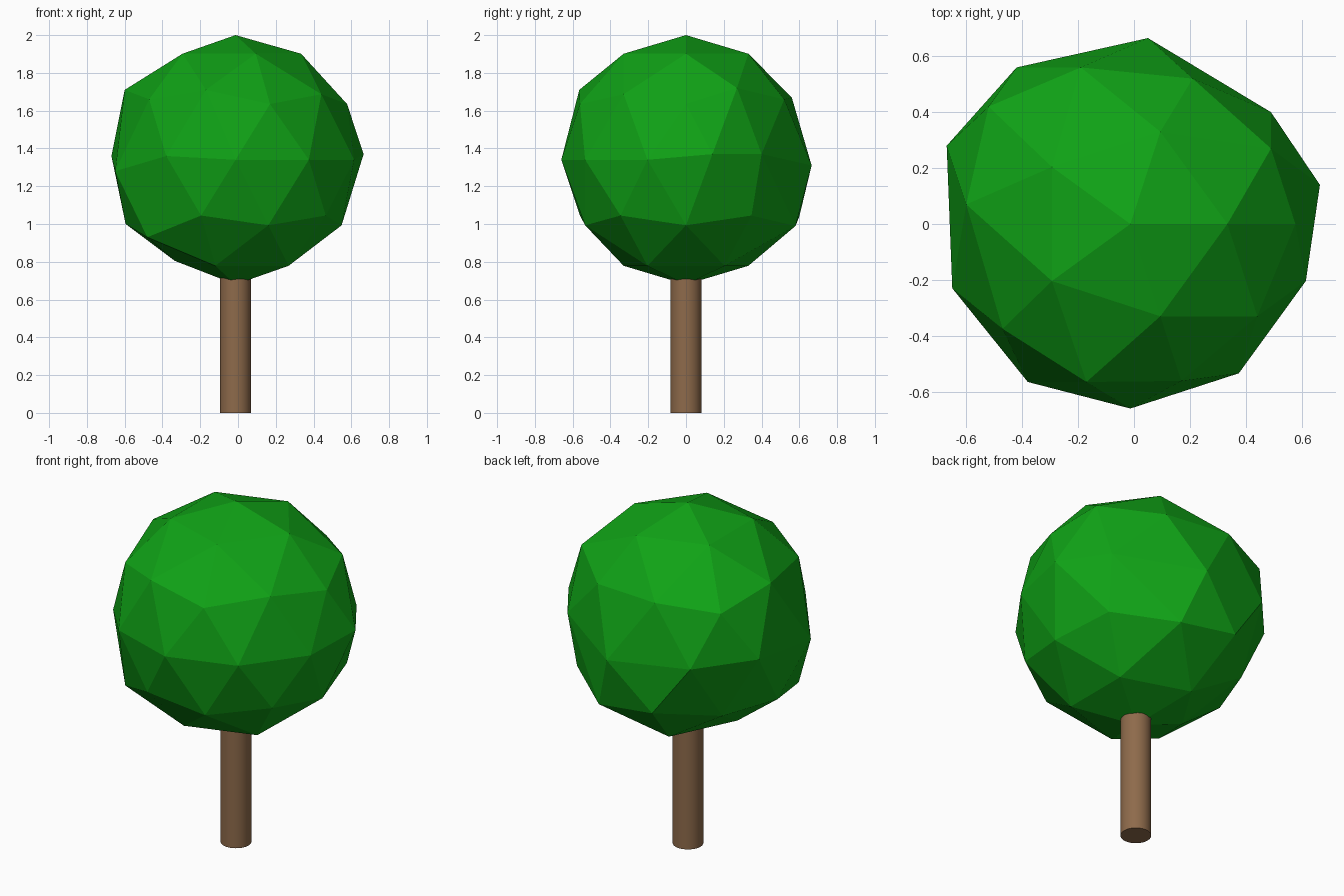
import bpy
from mathutils import Vector

if "Cube" in bpy.data.objects:
    bpy.data.objects.remove(bpy.data.objects["Cube"])


def paint(obj, name, rgb):
    mat = bpy.data.materials.new(name)
    mat.diffuse_color = (*rgb, 1)
    mat.use_nodes = True
    mat.node_tree.nodes["Principled BSDF"].inputs["Base Color"].default_value = mat.diffuse_color
    obj.data.materials.append(mat)


# Trunk: smooth round post, its top buried in the crown
bpy.ops.mesh.primitive_cylinder_add(vertices=32, radius=0.082, depth=0.76,
                                    location=(-0.013, 0, 0.38))
trunk = bpy.context.object
trunk.name = "trunk"
bpy.ops.object.shade_smooth_by_angle()
paint(trunk, "bark", (0.27, 0.145, 0.07))

# Crown: faceted icosphere with a few corners pulled out of place
bpy.ops.mesh.primitive_ico_sphere_add(subdivisions=2, radius=0.66,
                                      location=(-0.013, 0, 1.34))
crown = bpy.context.object
crown.name = "crown"
paint(crown, "leaves", (0.005, 0.36, 0.008))

# Each pulled corner is given by its new place; the nearest vertex moves there
pulled = [
    (0.49, 0.27, 1.72), (-0.17, -0.565, 1.71), (-0.19, 0.56, 1.67),
    (-0.60, 0.07, 1.71), (-0.52, 0.42, 1.64), (-0.47, -0.375, 1.66),
    (0.21, 0.52, 1.66),
    (0.665, 0.14, 1.37), (0.49, 0.40, 1.37), (0.05, 0.665, 1.31),
    (-0.42, 0.56, 1.34), (-0.67, 0.28, 1.36), (-0.65, -0.23, 1.28),
    (-0.38, -0.565, 1.36),
    (-0.48, -0.36, 0.93), (0.16, 0.58, 0.99), (-0.595, 0, 1.0),
    (-0.20, 0.60, 1.04), (-0.335, 0, 0.805),
]
start = [v.co.copy() for v in crown.data.vertices]
for p in pulled:
    local = Vector(p) - crown.location
    i = min(range(len(start)), key=lambda k: (start[k] - local).length)
    crown.data.vertices[i].co = local
